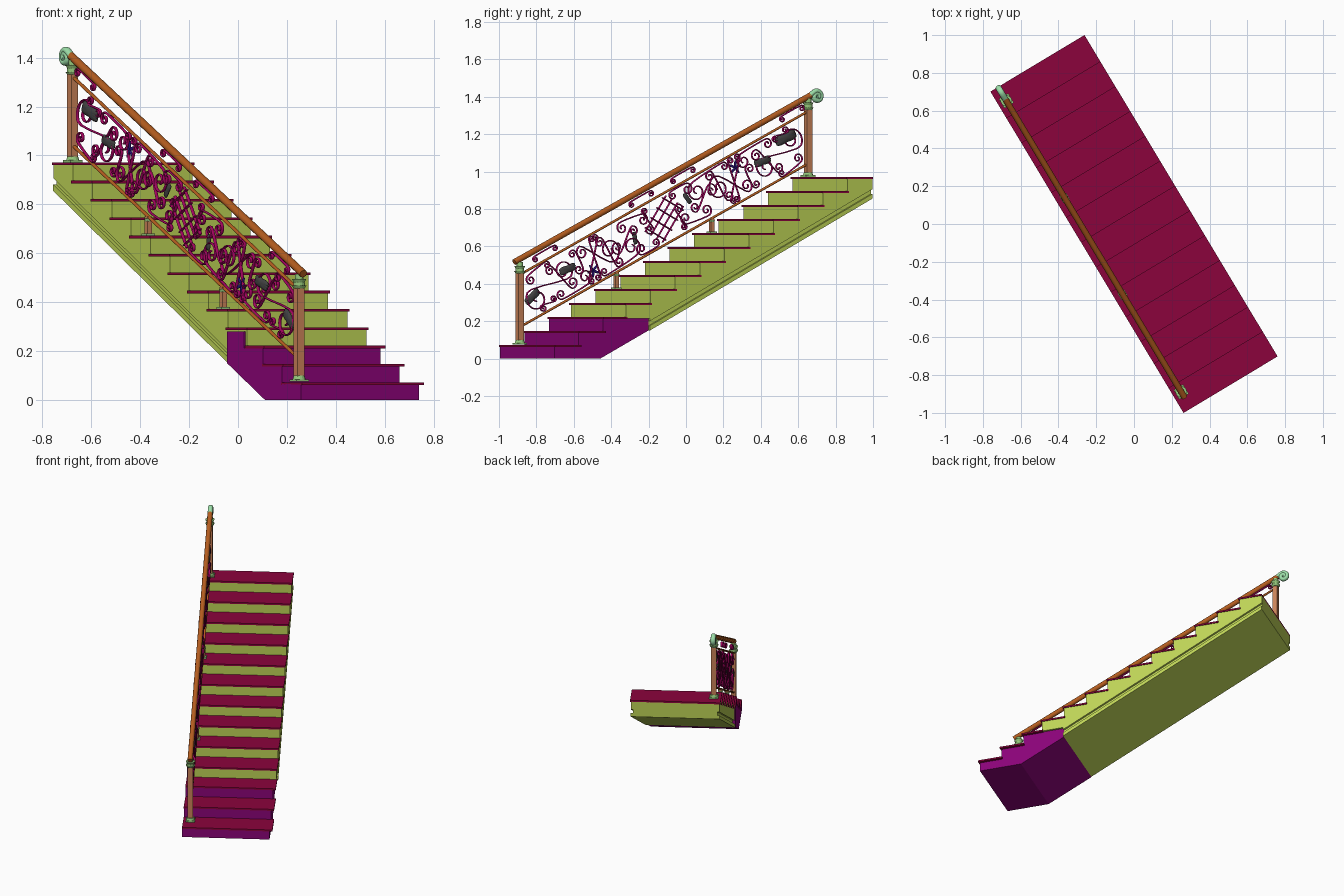
import bpy, bmesh
from math import sin, cos, pi, radians, atan2
from mathutils import Matrix, Vector

if "Cube" in bpy.data.objects:
    bpy.data.objects.remove(bpy.data.objects["Cube"], do_unlink=True)

# Local frame: x across the flight, y up the run, z up; turned as a whole
LENGTH, WIDTH, TURN = 1.985, 0.581, radians(31)
RISE, STEPS, BLOCK_STEPS = 0.075, 13, 3
RAIL_W = 0.047            # railing plane
MIDDLE = 1.003            # middle of the railing
PANEL = 0.28              # height between the thin rails


def material(name, r, g, b):
    m = bpy.data.materials.new(name)
    m.use_nodes = True
    m.diffuse_color = (r, g, b, 1)
    m.node_tree.nodes["Principled BSDF"].inputs["Base Color"].default_value = (r, g, b, 1)
    return m


CRIMSON = material("crimson tread", .26, .001, .045)
LIME = material("lime green", .52, .66, .095)
PURPLE = material("purple", .26, .001, .19)
COPPER = material("copper post", .6, .23, .1)
BROWN = material("brown rail", .46, .11, .014)
GREEN = material("pale green", .34, .74, .4)
MOSS = material("moss green trim", .3, .58, .2)
BERRY = material("berry scroll", .38, .001, .12)
GREY = material("dark grey leaf", .055, .055, .055)
NAVY = material("navy flower", .02, .005, .19)


def place(ob, mat):
    ob.data.materials.append(mat)
    ob.rotation_euler.z = TURN
    return ob


def finish(name, bm, mat, smooth=False):
    bmesh.ops.recalc_face_normals(bm, faces=bm.faces)
    bmesh.ops.translate(bm, verts=bm.verts, vec=(-WIDTH / 2, -LENGTH / 2, 0))
    me = bpy.data.meshes.new(name)
    bm.to_mesh(me)
    bm.free()
    ob = bpy.data.objects.new(name, me)
    bpy.context.collection.objects.link(ob)
    if smooth:
        me.polygons.foreach_set("use_smooth", [True] * len(me.polygons))
    return place(ob, mat)


def box(bm, w0, w1, s0, s1, z0, z1):
    m = Matrix.Translation(((w0 + w1) / 2, (s0 + s1) / 2, (z0 + z1) / 2))
    bmesh.ops.create_cube(bm, size=1, matrix=m @ Matrix.Diagonal((w1 - w0, s1 - s0, z1 - z0, 1)))


def disc(bm, s, z0, z1, r0, r1):
    bmesh.ops.create_cone(bm, cap_ends=True, segments=16, radius1=r0, radius2=r1, depth=z1 - z0,
                          matrix=Matrix.Translation((RAIL_W, s, (z0 + z1) / 2)))


def prism(name, profile, w0, w1, mat):
    bm = bmesh.new()
    face = bm.faces.new([bm.verts.new((w0, s, z)) for s, z in profile])
    ext = bmesh.ops.extrude_face_region(bm, geom=[face])["geom"]
    bmesh.ops.translate(bm, verts=[v for v in ext if isinstance(v, bmesh.types.BMVert)], vec=(w1 - w0, 0, 0))
    return finish(name, bm, mat)


# Round bars in the railing plane; widen makes them broader across the plane
def tubes(name, paths, radius, mat, kind="NURBS", widen=1):
    cu = bpy.data.curves.new(name, "CURVE")
    cu.dimensions = "3D"
    cu.bevel_depth, cu.bevel_resolution, cu.use_fill_caps = radius, 4, True
    cu.resolution_u = 2
    for path in paths:
        sp = cu.splines.new(kind)
        sp.points.add(len(path) - 1)
        for p, (s, z) in zip(sp.points, path):
            p.co = (0, s - LENGTH / 2, z, 1)
        if kind == "NURBS":
            sp.order_u, sp.use_endpoint_u = 4, True
    ob = bpy.data.objects.new(name, cu)
    bpy.context.collection.objects.link(ob)
    place(ob, mat)
    bpy.ops.object.select_all(action="DESELECT")
    ob.select_set(True)
    bpy.context.view_layer.objects.active = ob
    bpy.ops.object.convert(target="MESH")
    ob = bpy.context.object
    ob.data.transform(Matrix.Translation((RAIL_W - WIDTH / 2, 0, 0)) @ Matrix.Diagonal((widen, 1, 1, 1)))
    bpy.ops.object.shade_smooth_by_angle(angle=radians(55))


# Front of each step; the upper flight has a slightly longer run
def front(i):
    return i * .152 if i < BLOCK_STEPS else 1.82 - (STEPS - 1 - i) * .1535


# Treads
bm = bmesh.new()
for i in range(STEPS):
    end = LENGTH if i == STEPS - 1 else front(i + 1) + .015
    top = (i + 1) * RISE - .003
    box(bm, 0, WIDTH, front(i), end, top - .011, top)
finish("treads", bm, CRIMSON)


def staircase(first, last):
    pts = []
    for i in range(first, last):
        low = i * RISE - .01 if i else 0
        pts += [(front(i) + .008, low), (front(i) + .008, (i + 1) * RISE - .012)]
    return pts


# Purple starting block
BREAK = .595
prism("starting_block", staircase(0, BLOCK_STEPS)
      + [(.46, .213), (.46, .28), (BREAK, .28), (BREAK, .15), (.295, 0)], 0, .562, PURPLE)


# Flight body with a groove running along both sides
def soffit(s, lift=0):
    return (s, .15 + (s - BREAK) * .508 + lift)


top = (LENGTH, STEPS * RISE - .012)
prism("flight_body", staircase(BLOCK_STEPS, STEPS)
      + [top, soffit(LENGTH, .05), soffit(BREAK, .05), (BREAK, .215)], .006, .576, LIME)
for name, lo, hi, inset in (("flight_groove", .025, .05, .02), ("flight_soffit", 0, .025, .004)):
    prism(name, [soffit(BREAK, lo), soffit(LENGTH, lo), soffit(LENGTH, hi), soffit(BREAK, hi)],
          inset, WIDTH - inset, LIME)


# Railing plane: h is the height above the lower rail
def at(s, h):
    return (s, .18 + (s - .126) * .486 + h)


# Posts with green bases and capitals
END_POSTS = ((.102, RISE, .515), (1.9, STEPS * RISE - .003, 1.39))
SMALL_POSTS = [(s, step * RISE - .003, at(s, 0)[1]) for s, step in ((.704, 5), (1.299, 9))]
posts, trims = bmesh.new(), bmesh.new()
for s, z0, z1 in END_POSTS:
    box(posts, RAIL_W - .0165, RAIL_W + .0165, s - .0165, s + .0165, z0, z1 - .03)
    box(trims, RAIL_W - .029, RAIL_W + .029, s - .029, s + .029, z0, z0 + .009)
    disc(trims, s, z0 + .009, z0 + .024, .027, .022)
    for a, b, r, q in ((.06, .048, .022, .03), (.048, .035, .024, .024), (.035, .02, .022, .03), (.02, 0, .018, .018)):
        disc(trims, s, z1 - a, z1 - b, r, q)
for s, z0, z1 in SMALL_POSTS:
    box(posts, RAIL_W - .011, RAIL_W + .011, s - .011, s + .011, z0, z1)
    box(trims, RAIL_W - .02, RAIL_W + .02, s - .02, s + .02, z0, z0 + .008)
    disc(trims, s, z1 - .02, z1 - .008, .014, .018)
finish("posts", posts, COPPER)
finish("post_trims", trims, MOSS)

# Handrail, thin rails and the end volute
tubes("handrail", [[at(.068, .364), at(1.915, .358)]], .0165, BROWN, "POLY")
tubes("thin_rails", [[at(.11, h), at(1.9, h)] for h in (0, PANEL)], .0065, BROWN, "POLY", 1.3)
curl = []
for k in range(29):
    a, r = radians(125 - 20 * k), .031 - .0008 * k
    curl.append((1.955 + r * cos(a), 1.402 + r * sin(a)))
tubes("handrail_volute", [[at(1.9, .358)] + curl], .0135, GREEN, widen=1.2)


# Scrolls: two spirals joined by a stem, S- or C-shaped
def scroll(s1, h1, r1, s2, h2, r2, side, shape):
    c1, c2 = Vector(at(s1, h1)), Vector(at(s2, h2))
    phi = atan2(c2.y - c1.y, c2.x - c1.x)
    n, turns = 16, 1.35

    def spiral(c, r, start, spin):
        pts = []
        for k in range(n + 1):
            a = start + spin * 2 * pi * turns * k / n
            q = r * (1 - .8 * k / n)
            pts.append((c.x + q * cos(a), c.y + q * sin(a)))
        return pts
    first = spiral(c1, r1, phi + side * pi / 2, side)
    other = side if shape == "C" else -side
    return first[::-1] + spiral(c2, r2, phi + other * pi / 2, -other)


HALF = (
    (.21, .10, .075, .37, .17, .065, 1, "S"),
    (.36, .05, .03, .51, .07, .045, -1, "C"),
    (.49, .21, .04, .66, .14, .075, 1, "S"),
    (.63, .04, .025, .80, .09, .06, -1, "C"),
    (.74, .22, .035, .87, .20, .035, 1, "C"),
    (.17, .22, .03, .27, .25, .022, 1, "C"),
    (.86, .05, .035, .95, .04, .025, -1, "C"),
    (.55, .03, .02, .57, .25, .02, 1, "S"),
    (.59, .03, .02, .55, .25, .02, -1, "S"),
    (.25, .03, .022, .31, .05, .02, 1, "S"),
    (.91, .13, .03, .88, .24, .02, -1, "S"),
    (.29, .21, .03, .43, .08, .035, 1, "S"),
    (.60, .21, .03, .72, .05, .03, 1, "S"),
    (.71, .13, .04, .81, .17, .03, -1, "S"),
    (.43, .23, .025, .47, .13, .03, 1, "C"),
)
paths = []
for s1, h1, r1, s2, h2, r2, side, shape in HALF:
    paths.append(scroll(s1, h1, r1, s2, h2, r2, side, shape))
    paths.append(scroll(2 * MIDDLE - s1, PANEL - h1, r1, 2 * MIDDLE - s2, PANEL - h2, r2, side, shape))
# Small scrolls under the handrail
for s in (.2, .8, 1.06, 1.74):
    paths.append(scroll(s, .315, .018, s + .12, .315, .018, 1, "C"))
tubes("scrollwork", paths, .0038, BERRY, widen=2)

# Diamond lattice in the middle
bars = []
for k in (-1.5, -.5, .5, 1.5):
    for d in (-1, 1):
        c, h = MIDDLE + k * .036, PANEL / 2 - d * k * .036
        bars.append([at(c - .065, h - d * .065), at(c + .065, h + d * .065)])
tubes("lattice", bars, .0038, BERRY, "POLY", 2)


# Leaves and flowers: flattened lobes fanned around a point
def lobes(bm, s, h, tilt, length, shift, fan):
    for a in fan:
        m = (Matrix.Translation((RAIL_W, *at(s, h))) @ Matrix.Rotation(radians(tilt + a), 4, "X")
             @ Matrix.Translation((0, shift, 0)) @ Matrix.Diagonal((.2, 1, .34, 1)))
        bmesh.ops.create_uvsphere(bm, u_segments=12, v_segments=8, radius=length / 2, matrix=m)


leaves, flowers = bmesh.new(), bmesh.new()
for s, h, tilt, length in ((.18, .125, 40, .11), (.40, .165, 20, .11), (.82, .127, 100, .07),
                           (1.147, .18, -50, .07), (1.616, .15, 18, .11), (1.76, .206, 22, .14)):
    lobes(leaves, s, h, tilt, length, 0, (-12, 0, 12))
for s, h, turn in ((.56, .08, 0), (2 * MIDDLE - .56, PANEL - .08, 180)):
    lobes(flowers, s, h, 90 + turn, .042, .018, (-110, -40, 40, 110, 180))
finish("leaves", leaves, GREY, True)
finish("flowers", flowers, NAVY, True)
